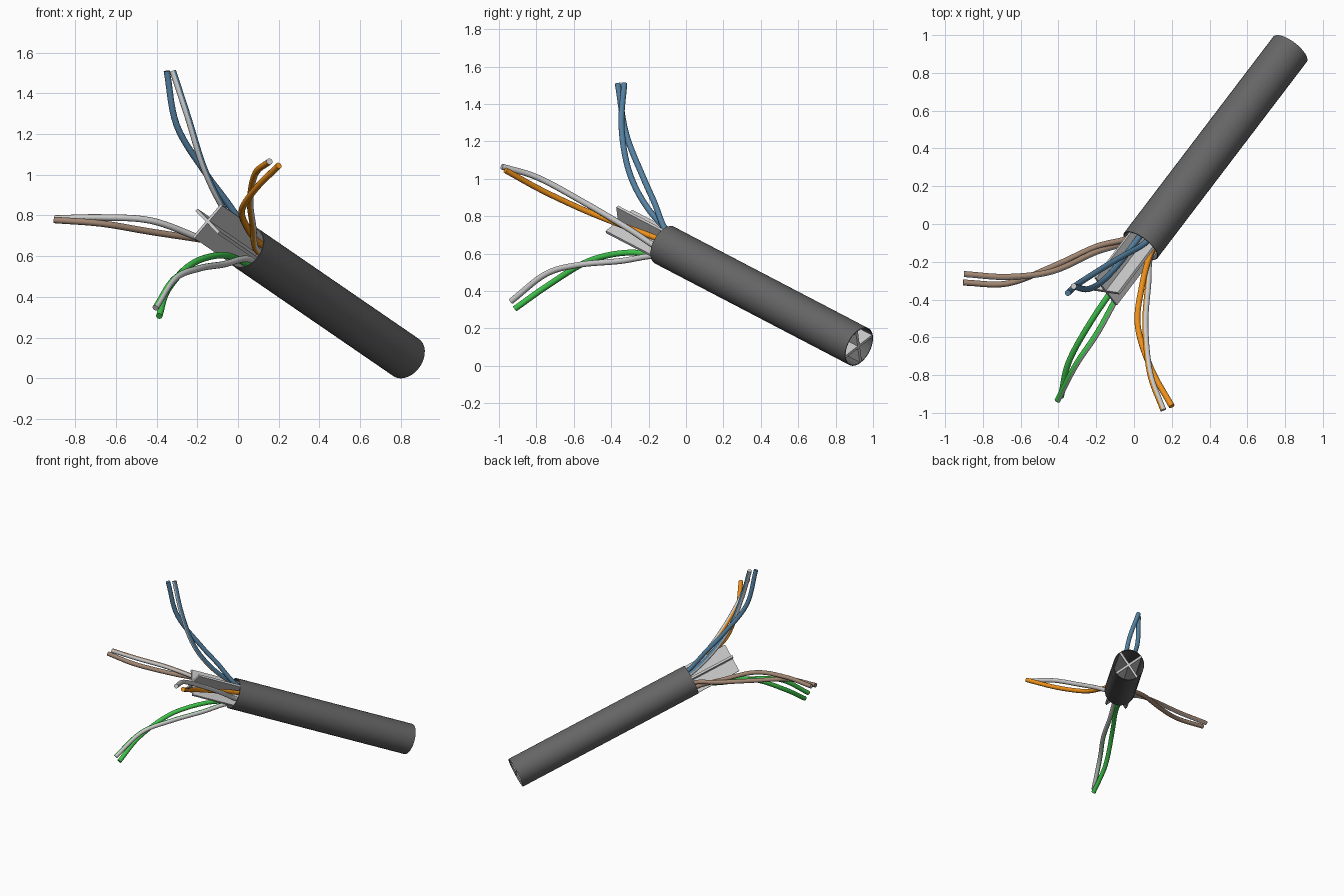
import bpy, bmesh, math
from mathutils import Vector

if "Cube" in bpy.data.objects:
    bpy.data.objects.remove(bpy.data.objects["Cube"])

FAR = Vector((0.826, 0.925, 0.102))
NEAR = Vector((0.035, -0.115, 0.645))
D = (FAR - NEAR).normalized()
# separator blade directions across the cable
A = Vector((0.65, -0.09, 0.75))
A = (A - D * A.dot(D)).normalized()
B = A.cross(D).normalized()


def mat(name, r, g, b):
    m = bpy.data.materials.new(name)
    m.diffuse_color = (r, g, b, 1)
    m.use_nodes = True
    m.node_tree.nodes["Principled BSDF"].inputs["Base Color"].default_value = m.diffuse_color
    return m


WHITE = mat("white", 0.7, 0.7, 0.7)
DARK = mat("dark_grey", 0.13, 0.13, 0.13)


def finish(bm, name, mats):
    bmesh.ops.recalc_face_normals(bm, faces=bm.faces)
    me = bpy.data.meshes.new(name)
    bm.to_mesh(me)
    bm.free()
    for m in mats:
        me.materials.append(m)
    ob = bpy.data.objects.new(name, me)
    bpy.context.collection.objects.link(ob)
    bpy.ops.object.select_all(action='DESELECT')
    ob.select_set(True)
    bpy.context.view_layer.objects.active = ob
    bpy.ops.object.shade_smooth_by_angle(angle=math.radians(40))


def circle(bm, c, r, u, v, n):
    return [bm.verts.new(c + r * (math.cos(t) * u + math.sin(t) * v))
            for t in (2 * math.pi * j / n for j in range(n))]


def bridge(bm, P, Q):
    n = len(P)
    return [bm.faces.new((P[j], P[(j + 1) % n], Q[(j + 1) % n], Q[j])) for j in range(n)]


def smooth_path(pts, steps=7):
    """Catmull-Rom through the points."""
    p = [2 * pts[0] - pts[1]] + pts + [2 * pts[-1] - pts[-2]]
    out = []
    for a, b, c, d in zip(p, p[1:], p[2:], p[3:]):
        for k in range(steps):
            t = k / steps
            out.append(0.5 * (2 * b + (c - a) * t + (2 * a - 5 * b + 4 * c - d) * t * t
                              + (3 * b - a - 3 * c + d) * t ** 3))
    return out + [pts[-1]]


def wire(name, pts, mats, r=0.016, n=12):
    path = smooth_path(pts)
    bm = bmesh.new()
    up = Vector((0, -0.6, 0.8))
    rings = []
    for i, p in enumerate(path):
        tan = (path[min(i + 1, len(path) - 1)] - path[max(i - 1, 0)]).normalized()
        up = (up - tan * up.dot(tan)).normalized()
        rings.append(circle(bm, p, r, up, tan.cross(up), n))
    for P, Q in zip(rings, rings[1:]):
        for j, f in enumerate(bridge(bm, P, Q)):
            f.material_index = 1 if len(mats) > 1 and j >= n // 2 else 0
    bm.faces.new(rings[0])
    bm.faces.new(rings[-1])
    finish(bm, name, mats)


# outer jacket: thin hollow tube
bm = bmesh.new()
loops = [circle(bm, c, r, A, B, 32)
         for c, r in ((NEAR, 0.111), (FAR, 0.111), (FAR, 0.106), (NEAR, 0.106))]
for k in range(4):
    bridge(bm, loops[k], loops[(k + 1) % 4])
finish(bm, "outer_jacket", [DARK])

# cross-shaped separator, one profile swept along the cable
w, h = 0.106, 0.008
prof = []
for u, v in ((A, B), (B, -A), (-A, -B), (-B, A)):
    prof += [u * w - v * h, u * w + v * h, u * h + v * h]
bm = bmesh.new()
ends = [[bm.verts.new(c + q) for q in prof] for c in (NEAR - D * 0.33, FAR - D * 0.002)]
bridge(bm, *ends)
for e in ends:
    bm.faces.new(e)
finish(bm, "cross_separator", [WHITE])


# twisted pair: one solid and one striped wire, each leaving its own quadrant
def pair(colour, rgb, q, flip, solid, striped):
    m = mat(colour, *rgb)
    q = q.normalized()
    side = D.cross(q) * 0.022 * flip
    for kind, pts, mats, s in (("solid", solid, [m], side),
                               ("striped", striped, [WHITE, m], -side)):
        base = NEAR + q * 0.068 + s
        wire(f"{colour}_{kind}_wire",
             [Vector(p) for p in pts] + [base, base + D * 0.15], mats)


pair("blue", (0.09, 0.22, 0.36), A + B, 1,
     [(-.35, -.365, 1.51), (-.3, -.32, 1.24), (-.16, -.23, 1.01), (-.06, -.17, .875)],
     [(-.32, -.33, 1.51), (-.245, -.345, 1.28), (-.17, -.305, 1.04), (-.08, -.21, .85)])
pair("brown", (0.36, 0.24, 0.17), B - A, 1,
     [(-.905, -.31, .778), (-.67, -.315, .76), (-.43, -.225, .72), (-.2, -.12, .685)],
     [(-.9, -.265, .785), (-.67, -.28, .79), (-.43, -.25, .775), (-.206, -.15, .695)])
pair("green", (0.05, 0.55, 0.07), -A - B, 1,
     [(-.387, -.915, .305), (-.345, -.73, .435), (-.23, -.52, .56), (-.09, -.31, .605)],
     [(-.405, -.935, .345), (-.31, -.75, .49), (-.19, -.57, .54), (-.07, -.35, .56)])
pair("orange", (0.85, 0.28, 0.01), A - B, -1,
     [(.2, -.965, 1.045), (.09, -.765, .935), (.02, -.54, .83), (.04, -.34, .75)],
     [(.155, -.985, 1.065), (.085, -.79, 1.005), (.06, -.54, .87), (.075, -.32, .74)])
